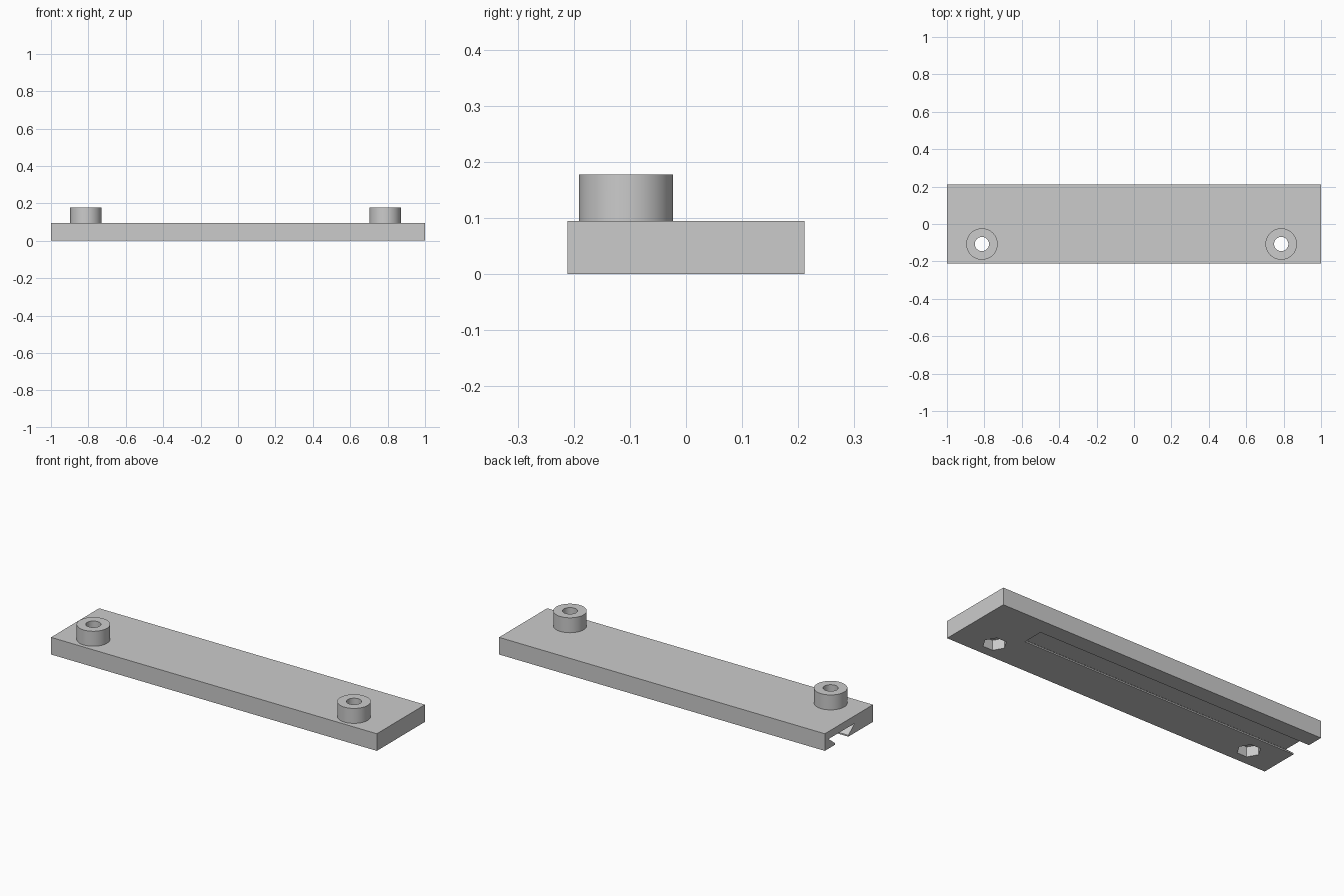
import bpy
import bmesh
import math

cube = bpy.data.objects.get("Cube")
if cube:
    bpy.data.objects.remove(cube, do_unlink=True)

GREY = (0.6, 0.6, 0.6, 1)
grey = bpy.data.materials.new("light grey")
grey.use_nodes = True
grey.diffuse_color = GREY
grey.node_tree.nodes["Principled BSDF"].inputs["Base Color"].default_value = GREY

PLATE_TOP = 0.095
BOSS_TOP = 0.178
BOSS_Y = -0.107
BOSS_XS = {"right": -0.813, "left": 0.787}


def extrude(name, points, offset):
    """Closed solid from a flat outline pushed along an offset."""
    bm = bmesh.new()
    face = bm.faces.new([bm.verts.new(p) for p in points])
    pushed = bmesh.ops.extrude_face_region(bm, geom=[face])["geom"]
    bmesh.ops.translate(bm, vec=offset, verts=[v for v in pushed if isinstance(v, bmesh.types.BMVert)])
    bmesh.ops.recalc_face_normals(bm, faces=bm.faces)
    mesh = bpy.data.meshes.new(name)
    bm.to_mesh(mesh)
    bm.free()
    mesh.materials.append(grey)
    obj = bpy.data.objects.new(name, mesh)
    bpy.context.collection.objects.link(obj)
    return obj


def prism(name, x, radius, bottom, top, sides):
    """Upright prism or cylinder on a boss axis."""
    angles = [math.tau * i / sides for i in range(sides)]
    ring = [(x + radius * math.cos(a), BOSS_Y + radius * math.sin(a), bottom) for a in angles]
    return extrude(name, ring, (0, 0, top - bottom))


def combine(target, tool, operation):
    """Apply a boolean and discard the helper solid."""
    tool.hide_render = True
    mod = target.modifiers.new(tool.name, "BOOLEAN")
    mod.operation = operation
    mod.solver = "EXACT"
    mod.object = tool
    bpy.context.view_layer.objects.active = target
    bpy.ops.object.modifier_apply(modifier=mod.name)
    bpy.data.objects.remove(tool, do_unlink=True)


# Rectangular mounting plate
plate = extrude("mounting_plate",
                [(-1, -0.211, 0), (1, -0.211, 0), (1, 0.211, 0), (-1, 0.211, 0)],
                (0, 0, PLATE_TOP))

# Dovetail slot underneath, open at one end only
half_profile = [(0.058, -0.02), (0.058, 0.008), (0.115, 0.053)]
profile = half_profile + [(-y, z) for y, z in reversed(half_profile)]
slot = extrude("dovetail_slot", [(-1.02, 0.063 + y, z) for y, z in profile], (1.71, 0, 0))
combine(plate, slot, "DIFFERENCE")

# Round bosses with a through hole and a hexagonal nut pocket below
for side, x in BOSS_XS.items():
    combine(plate, prism(side + "_boss", x, 0.084, 0.07, BOSS_TOP, 64), "UNION")
    combine(plate, prism(side + "_hole", x, 0.038, -0.02, 0.2, 48), "DIFFERENCE")
    combine(plate, prism(side + "_nut_pocket", x, 0.06, -0.02, 0.055, 6), "DIFFERENCE")

# Smooth round walls with crisp edges
bpy.ops.object.select_all(action="DESELECT")
plate.select_set(True)
bpy.context.view_layer.objects.active = plate
bpy.ops.object.shade_smooth_by_angle(angle=math.radians(30))
